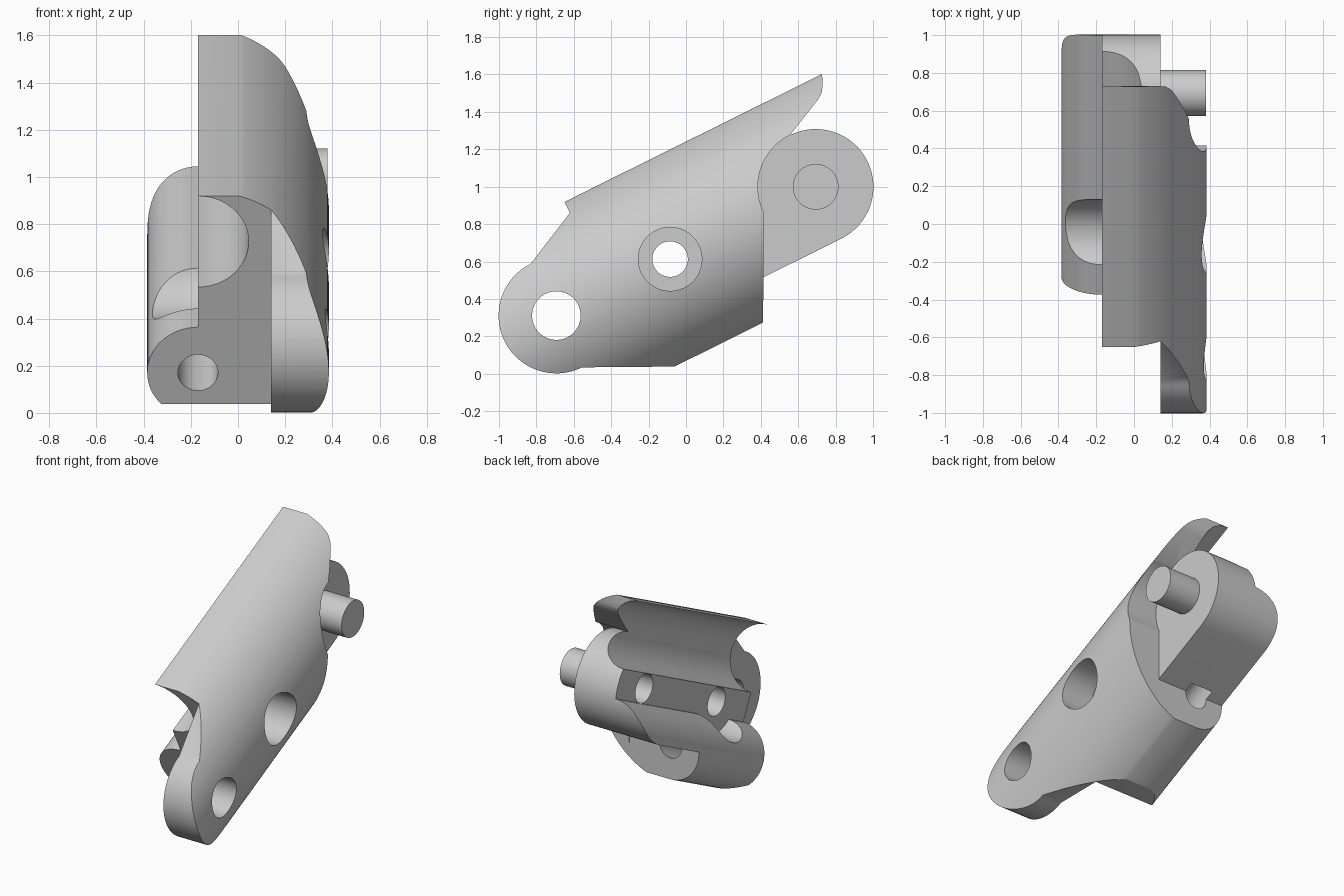
import bpy, bmesh, math
from mathutils import Matrix

cube = bpy.data.objects.get("Cube")
if cube:
    bpy.data.objects.remove(cube)

# Main dimensions, in the link's own frame: x across, u along, w upward
TILT = math.radians(26.4)
PLACE = Matrix.Translation((0, 0, 0.655)) @ Matrix.Rotation(TILT, 4, "X")
SPLIT = -0.17      # mating plane of the half link
STEP = 0.14        # plane between the two hinge lugs
PIVOT = 0.774      # hinge axis distance from the middle
LUG_R = 0.309
SHELL_R = 0.555
FLAT = 0.525       # flattened top and bottom
CORD_R = 0.215
CORD_W = 0.31
FRONT = -0.465
SCREW_U = -0.095

gray = bpy.data.materials.new("light gray")
gray.use_nodes = True
gray.diffuse_color = (0.6, 0.6, 0.6, 1)
gray.node_tree.nodes["Principled BSDF"].inputs["Base Color"].default_value = (0.6, 0.6, 0.6, 1)


def arc(cx, cy, r, start, end, n=32):
    """Points on an arc, angles in degrees."""
    angles = [math.radians(start + (end - start) * i / n) for i in range(n + 1)]
    return [(cx + r * math.cos(a), cy + r * math.sin(a)) for a in angles]


def finish(name, bm):
    bmesh.ops.recalc_face_normals(bm, faces=bm.faces)
    mesh = bpy.data.meshes.new(name)
    bm.to_mesh(mesh)
    bm.free()
    mesh.materials.append(gray)
    ob = bpy.data.objects.new(name, mesh)
    bpy.context.collection.objects.link(ob)
    return ob


def prism(name, points, axis, lo, hi):
    """Extrude a closed outline along x (outline in u, w) or u (outline in x, w)."""
    bm = bmesh.new()
    place = (lambda p: (lo, p[0], p[1])) if axis == "x" else (lambda p: (p[0], lo, p[1]))
    face = bm.faces.new([bm.verts.new(place(p)) for p in points])
    moved = bmesh.ops.extrude_face_region(bm, geom=[face])["geom"]
    step = (hi - lo, 0, 0) if axis == "x" else (0, hi - lo, 0)
    bmesh.ops.translate(bm, vec=step, verts=[g for g in moved if isinstance(g, bmesh.types.BMVert)])
    return finish(name, bm)


def rod(name, axis, center, r1, r2, lo, hi):
    """Cylinder or cone along x (center in u, w) or u (center in x, w)."""
    bm = bmesh.new()
    bmesh.ops.create_cone(bm, cap_ends=True, segments=64, radius1=r1, radius2=r2, depth=hi - lo)
    mid = (lo + hi) / 2
    if axis == "x":
        m = Matrix.Translation((mid, center[0], center[1])) @ Matrix.Rotation(math.pi / 2, 4, "Y")
    else:
        m = Matrix.Translation((center[0], mid, center[1])) @ Matrix.Rotation(-math.pi / 2, 4, "X")
    bm.transform(m)
    return finish(name, bm)


def combine(target, tool, operation):
    mod = target.modifiers.new("combine", "BOOLEAN")
    mod.operation = operation
    mod.solver = "EXACT"
    mod.object = tool
    bpy.context.view_layer.objects.active = target
    bpy.ops.object.modifier_apply(modifier=mod.name)
    bpy.data.objects.remove(tool)


# Tip of the overhanging shell, from the rear lug upward
tip = [(0.998, 0.415), (1.03, 0.44), (1.052, 0.476), (1.075, FLAT + 0.005)]

# Side outline of the inner part, ending in the rear lug
inner = [(FRONT, FLAT + 0.005), (FRONT, -0.459), (-0.32, -FLAT - 0.005),
         (0.197, -FLAT - 0.005), (0.304, -LUG_R)]
inner += arc(PIVOT, 0, LUG_R, -90, 90) + tip
link = prism("finger_link", inner, "x", -0.6, STEP)

# Side outline of the outer part: front lug, flared cheeks, rear socket
outer = arc(-PIVOT, 0, LUG_R, 90, 270)
outer += [(-0.32, -FLAT - 0.005), (0.197, -FLAT - 0.005)]
outer += arc(PIVOT, 0, LUG_R, 180, 90) + tip + [(-0.32, FLAT + 0.005)]
combine(link, prism("outer_part", outer, "x", STEP, 0.6), "UNION")

# Cross-section: round shell with cord channel above and matching rib below
half = math.degrees(math.asin(FLAT / SHELL_R))
section = arc(SPLIT, CORD_W, CORD_R, 90, -90)
section += arc(SPLIT, -CORD_W, CORD_R, 90, 270)
section += arc(SPLIT, 0, SHELL_R, -half, half, 64)
combine(link, prism("section", section, "u", -1.3, 1.3), "INTERSECT")

# Hinge hole, screw hole with its counterbore, rib notch and rear blind hole
for center, r, lo, hi in [
    (-PIVOT, 0.13, 0.05, 0.6),
    (SCREW_U, 0.095, -0.6, 0.6),
    (SCREW_U, 0.17, 0.14, 0.6),
    (SCREW_U, CORD_R, -0.6, SPLIT),
    (PIVOT, 0.095, -0.5, 0.05),
]:
    combine(link, rod("bore", "x", (center, 0), r, r, lo, hi), "DIFFERENCE")

# Cord hole through the rib with a flared mouth
cord = (SPLIT, -CORD_W)
combine(link, rod("cord_bore", "u", cord, 0.085, 0.085, -0.6, 0.37), "DIFFERENCE")
combine(link, rod("cord_mouth", "u", cord, 0.145, 0.08, FRONT - 0.005, FRONT + 0.07), "DIFFERENCE")

# Hinge pin on the rear lug
pin = rod("hinge_pin", "x", (PIVOT, 0), 0.122, 0.122, STEP - 0.01, 0.38)

for ob in (link, pin):
    ob.data.transform(PLACE)
    bpy.ops.object.select_all(action="DESELECT")
    ob.select_set(True)
    bpy.context.view_layer.objects.active = ob
    bpy.ops.object.shade_smooth_by_angle(angle=math.radians(25))
